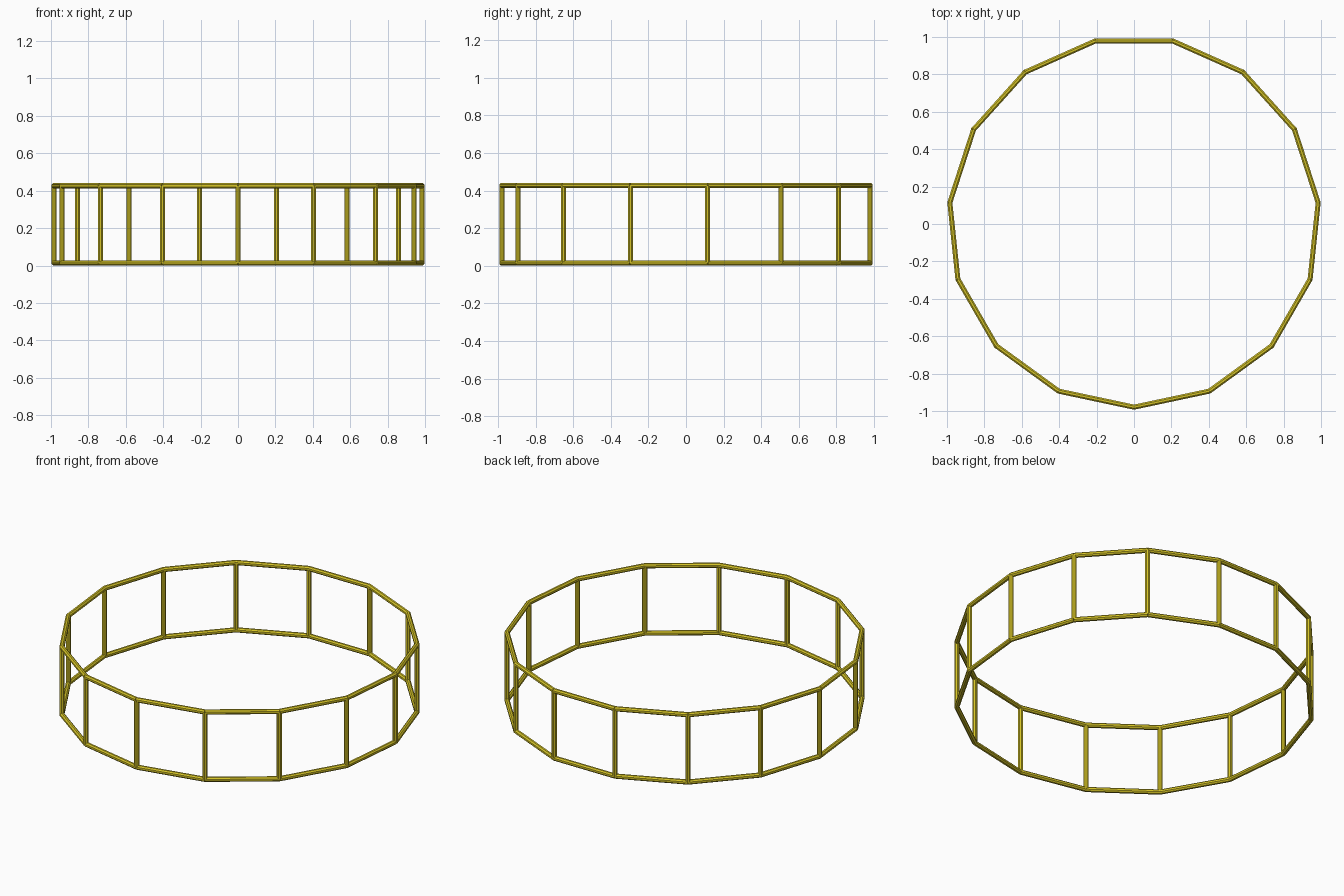
import bpy, bmesh, math
from mathutils import Vector, Matrix

if "Cube" in bpy.data.objects:
    bpy.data.objects.remove(bpy.data.objects["Cube"])

SIDES, R, TUBE, TOP = 15, 0.990, 0.0145, 0.441
SHIFT = R * (1 - math.cos(math.pi / SIDES)) / 2   # centres the odd-sided ring on y

mat = bpy.data.materials.new("yellow_paint")
mat.diffuse_color = (0.68, 0.56, 0.02, 1)
mat.use_nodes = True
mat.node_tree.nodes["Principled BSDF"].inputs["Base Color"].default_value = mat.diffuse_color


def corner(i, z):
    a = -math.pi / 2 + 2 * math.pi * i / SIDES
    return Vector((R * math.cos(a), R * math.sin(a) + SHIFT, z))


def bars(name, pairs):
    """One object made of a straight round bar between each pair of points."""
    bm = bmesh.new()
    for a, b in pairs:
        d = b - a
        m = Matrix.Translation((a + b) / 2) @ d.to_track_quat('Z', 'Y').to_matrix().to_4x4()
        bmesh.ops.create_cone(bm, cap_ends=True, segments=8, radius1=TUBE, radius2=TUBE,
                              depth=d.length, matrix=m @ Matrix.Rotation(math.pi / 8, 4, 'Z'))
    me = bpy.data.meshes.new(name)
    bm.to_mesh(me)
    bm.free()
    me.materials.append(mat)
    ob = bpy.data.objects.new(name, me)
    bpy.context.collection.objects.link(ob)


# lower and upper rails
for name, z in (("lower_rail", TUBE), ("upper_rail", TOP - TUBE)):
    bars(name, [(corner(i, z), corner(i + 1, z)) for i in range(SIDES)])

# upright posts at every corner
bars("posts", [(corner(i, TUBE), corner(i, TOP - TUBE)) for i in range(SIDES)])
